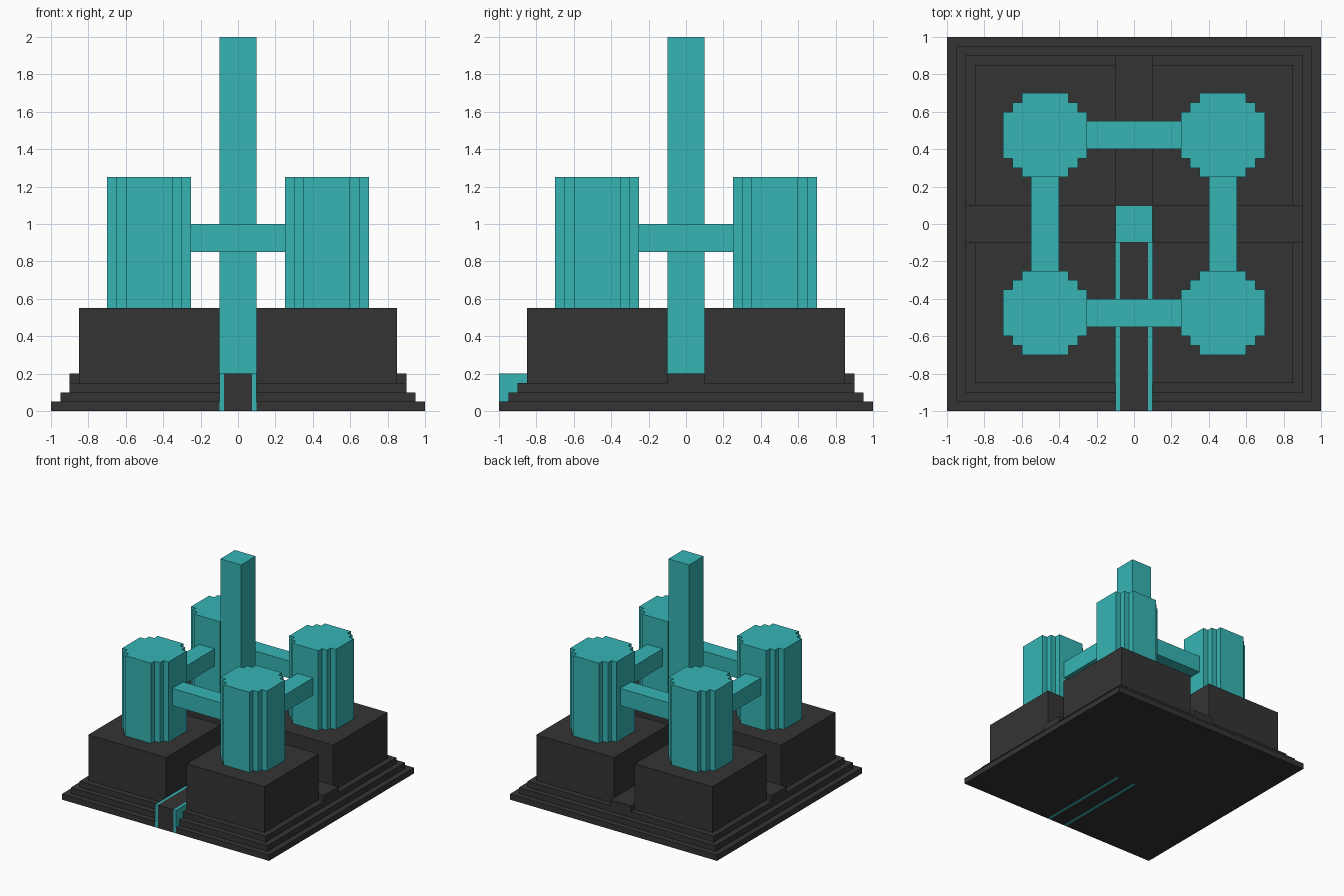
import bpy
import bmesh

cube = bpy.data.objects.get("Cube")
if cube:
    bpy.data.objects.remove(cube, do_unlink=True)


def make_material(name, rgb):
    mat = bpy.data.materials.new(name)
    mat.use_nodes = True
    color = (*rgb, 1.0)
    mat.diffuse_color = color
    bsdf = next(n for n in mat.node_tree.nodes if n.type == 'BSDF_PRINCIPLED')
    bsdf.inputs["Base Color"].default_value = color
    return mat


DARK = make_material("dark stone", (0.034, 0.034, 0.034))
TEAL = make_material("teal", (0.037, 0.456, 0.456))


def prism(name, outline, z0, z1, mat):
    """Extrude a counter-clockwise outline upward from z0 to z1."""
    bm = bmesh.new()
    face = bm.faces.new([bm.verts.new((x, y, z0)) for x, y in outline])
    top = bmesh.ops.extrude_face_region(bm, geom=[face])["geom"]
    bmesh.ops.translate(bm, vec=(0, 0, z1 - z0),
                        verts=[v for v in top if isinstance(v, bmesh.types.BMVert)])
    bmesh.ops.recalc_face_normals(bm, faces=bm.faces)
    mesh = bpy.data.meshes.new(name)
    bm.to_mesh(mesh)
    bm.free()
    mesh.materials.append(mat)
    obj = bpy.data.objects.new(name, mesh)
    bpy.context.collection.objects.link(obj)
    return obj


def box(name, x0, x1, y0, y1, z0, z1, mat):
    return prism(name, [(x0, y0), (x1, y0), (x1, y1), (x0, y1)], z0, z1, mat)


W = 0.1        # half width of walkways and column
INNER = 0.075  # inner edge of the teal rails

# Stepped base, each layer notched at the front for the entrance walkway
for i, h in enumerate((1.0, 0.95, 0.9)):
    outline = [(-h, -h), (-W, -h), (-W, -W), (W, -W),
               (W, -h), (h, -h), (h, h), (-h, h)]
    prism(f"base_step_{i + 1}", outline, i * 0.05, (i + 1) * 0.05, DARK)

# Entrance walkway with a teal rail on each side
box("entrance_walkway", -INNER, INNER, -1, -W, 0, 0.2, DARK)
box("entrance_rail_left", INNER, W, -1, -W, 0, 0.2, TEAL)
box("entrance_rail_right", -W, -INNER, -1, -W, 0, 0.2, TEAL)

# Raised walkways to the sides and back
prism("cross_walkway", [(-0.9, -W), (0.9, -W), (0.9, W), (W, W),
                        (W, 0.9), (-W, 0.9), (-W, W), (-0.9, W)], 0.15, 0.2, DARK)

# Central column
box("central_column", -W, W, -W, W, 0.2, 2.0, TEAL)

# Stair-cornered round tower outline: one quarter, rotated four times
quarter = [(0.225, -0.125), (0.225, 0.125), (0.175, 0.125),
           (0.175, 0.175), (0.125, 0.175)]
tower_outline = []
for _ in range(4):
    tower_outline += quarter
    quarter = [(-y, x) for x, y in quarter]
# Drop corners shared by neighbouring quarters
tower_outline = list(dict.fromkeys((round(x, 4), round(y, 4)) for x, y in tower_outline))

# Corner blocks and towers
C = 0.475
for sy, row in ((-1, "front"), (1, "back")):
    for sx, side in ((-1, "right"), (1, "left")):
        x0, x1 = sorted((sx * W, sx * 0.85))
        y0, y1 = sorted((sy * W, sy * 0.85))
        box(f"{row}_{side}_block", x0, x1, y0, y1, 0.15, 0.55, DARK)
        prism(f"{row}_{side}_tower",
              [(x + sx * C, y + sy * C) for x, y in tower_outline], 0.55, 1.25, TEAL)

# Bridges joining neighbouring towers
for s, row, side in ((-1, "front", "right"), (1, "back", "left")):
    a, b = s * C - 0.075, s * C + 0.075
    box(f"{row}_bridge", -0.25, 0.25, a, b, 0.85, 1.0, TEAL)
    box(f"{side}_bridge", a, b, -0.25, 0.25, 0.85, 1.0, TEAL)
